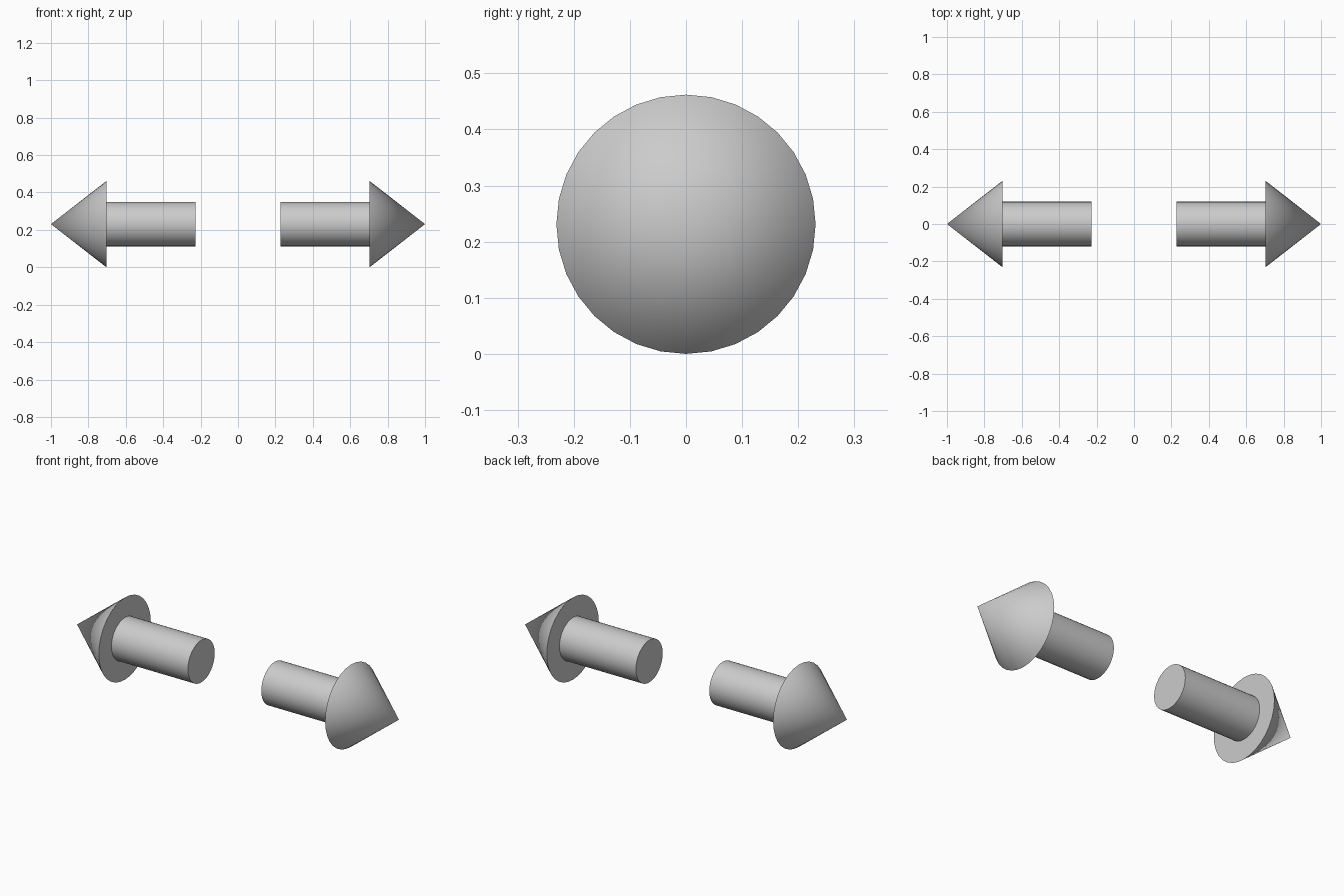
import bpy, bmesh, math

if "Cube" in bpy.data.objects:
    bpy.data.objects.remove(bpy.data.objects["Cube"])

SIDES = 32
AXIS_Z = 0.231
# Arrow profile: (distance along x, radius), from shaft end to tip
PROFILE = [(0.228, 0.119), (0.703, 0.119), (0.703, 0.231)]
TIP = 1.0


def make_arrow(name, sign):
    bm = bmesh.new()
    rings = []
    for x, r in PROFILE:
        rings.append([bm.verts.new((sign * x,
                                    r * math.sin(2 * math.pi * i / SIDES),
                                    AXIS_Z + r * math.cos(2 * math.pi * i / SIDES)))
                      for i in range(SIDES)])
    tip = bm.verts.new((sign * TIP, 0, AXIS_Z))

    # flat shaft end, shaft wall and underside of the head
    bm.faces.new(rings[0])
    for a, b in zip(rings, rings[1:]):
        for i in range(SIDES):
            j = (i + 1) % SIDES
            bm.faces.new((a[i], a[j], b[j], b[i]))
    # conical head
    for i in range(SIDES):
        bm.faces.new((rings[-1][i], rings[-1][(i + 1) % SIDES], tip))

    bmesh.ops.recalc_face_normals(bm, faces=bm.faces[:])
    mesh = bpy.data.meshes.new(name)
    bm.to_mesh(mesh)
    bm.free()
    obj = bpy.data.objects.new(name, mesh)
    bpy.context.collection.objects.link(obj)

    # smooth curved walls, sharp rims
    bpy.ops.object.select_all(action='DESELECT')
    obj.select_set(True)
    bpy.context.view_layer.objects.active = obj
    bpy.ops.object.shade_smooth_by_angle(angle=math.radians(30))


# Mirrored pair pointing outwards
make_arrow("left_arrow", -1)
make_arrow("right_arrow", 1)
